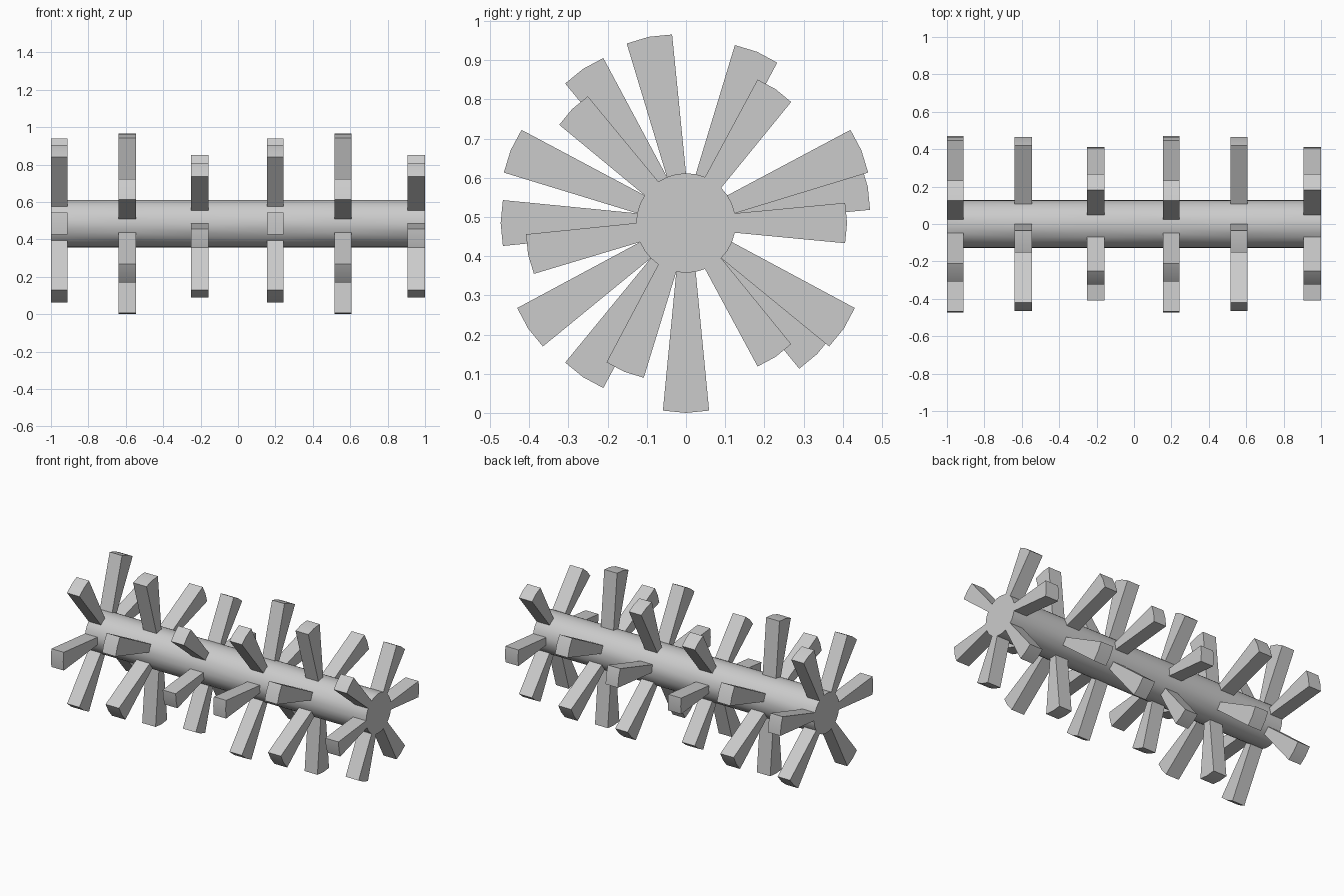
import bpy, bmesh
from math import sin, cos, pi, radians

if "Cube" in bpy.data.objects:
    bpy.data.objects.remove(bpy.data.objects["Cube"])

SIDES, RADIUS, CENTRE_Z = 32, 0.127, 0.4845
# tine patterns: first side index (11.25 degree steps), tip distance, tip half width
A = (-4, 0.473, 0.0585)
B = (-23, 0.4845, 0.059)
C = (-20, 0.411, 0.0515)
RINGS = [(-1.0, -0.912, A), (-0.64, -0.545, B), (-0.25, -0.158, C),
         (0.155, 0.243, A), (0.515, 0.606, B), (0.907, 1.0, C)]
STEP = 2 * pi / SIDES

bm = bmesh.new()

# shaft: rings of vertices at each edge of the tine rows
stations = [x for a, b, _ in RINGS for x in (a, b)]
loops = [[bm.verts.new((x, RADIUS * cos(i * STEP), CENTRE_Z + RADIUS * sin(i * STEP)))
          for i in range(SIDES)] for x in stations]
strips = []
for l0, l1 in zip(loops, loops[1:]):
    strips.append([bm.faces.new((l0[i], l1[i], l1[(i + 1) % SIDES], l0[(i + 1) % SIDES]))
                   for i in range(SIDES)])
bm.faces.new(loops[0])
bm.faces.new(loops[-1])
for f in bm.faces:
    f.smooth = True

# tines: pairs of shaft faces pulled outwards, six per row, five sides apart
for row, (_, _, (first, reach, half)) in enumerate(RINGS):
    faces = strips[row * 2]
    scale = half / (RADIUS * sin(STEP))
    for k in range(6):
        i = first + 5 * k
        a = i * STEP
        pair = [faces[(i - 1) % SIDES], faces[i % SIDES]]
        out = bmesh.ops.extrude_face_region(bm, geom=pair)['geom']
        bmesh.ops.delete(bm, geom=[f for f in pair if f.is_valid], context='FACES')
        for v in (g for g in out if isinstance(g, bmesh.types.BMVert)):
            y, z = v.co.y, v.co.z - CENTRE_Z
            along = y * cos(a) + z * sin(a)
            side = (z * cos(a) - y * sin(a)) * scale
            along = reach + (along - RADIUS) * scale
            v.co.y = along * cos(a) - side * sin(a)
            v.co.z = CENTRE_Z + along * sin(a) + side * cos(a)

bmesh.ops.recalc_face_normals(bm, faces=bm.faces)
mesh = bpy.data.meshes.new("tined_roller")
bm.to_mesh(mesh)
bm.free()
roller = bpy.data.objects.new("tined_roller", mesh)
bpy.context.collection.objects.link(roller)
bpy.context.view_layer.objects.active = roller
roller.select_set(True)
bpy.ops.object.shade_smooth_by_angle(angle=radians(30))
